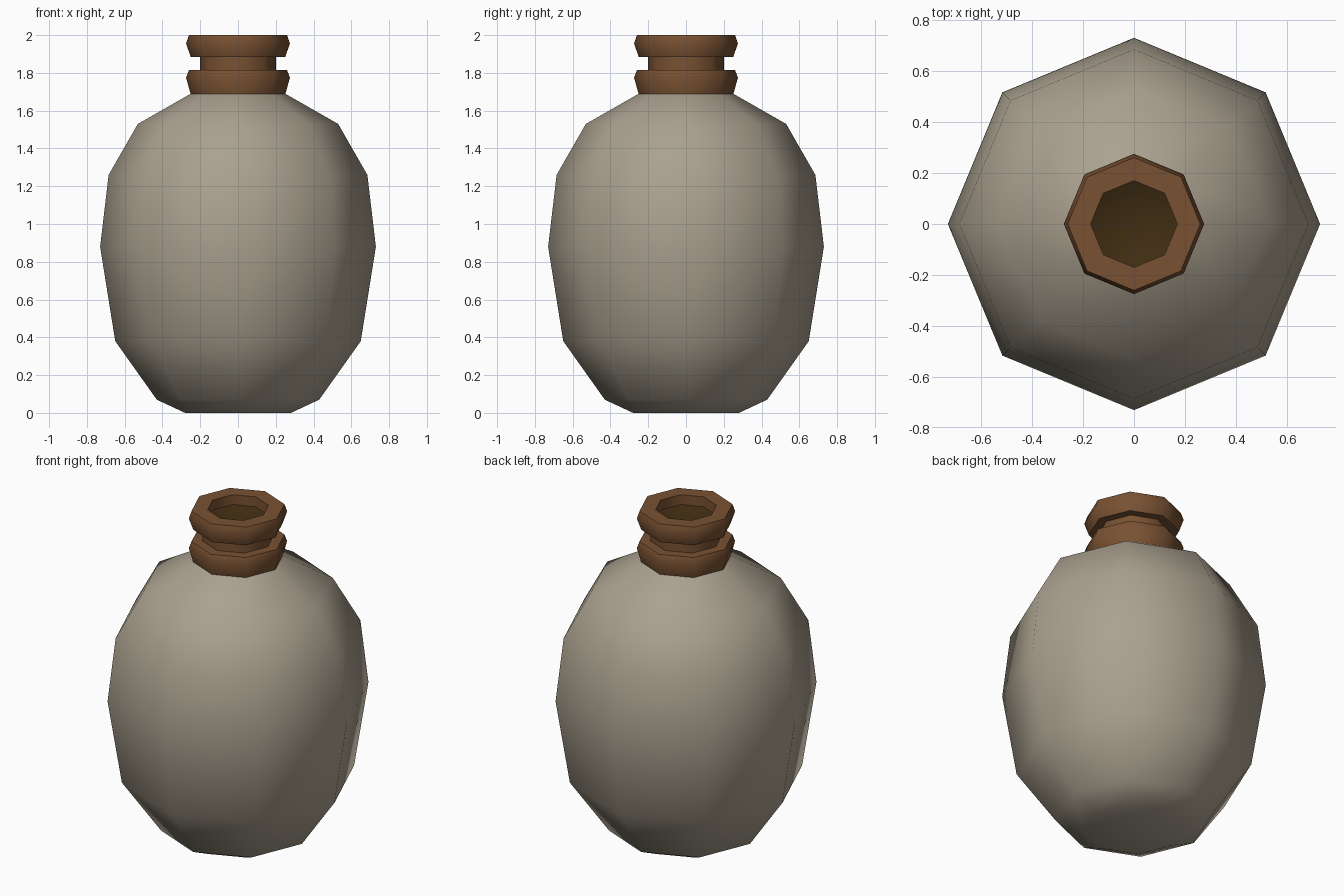
import bpy
import bmesh
from math import cos, sin, pi, radians

cube = bpy.data.objects.get("Cube")
if cube:
    bpy.data.objects.remove(cube, do_unlink=True)

SIDES = 8


def make_material(name, color):
    mat = bpy.data.materials.new(name)
    mat.use_nodes = True
    mat.diffuse_color = (*color, 1)
    mat.node_tree.nodes["Principled BSDF"].inputs["Base Color"].default_value = (*color, 1)
    return mat


def lathe(name, profile, mat, smooth_angle):
    """Turn a (radius, height) profile into an eight-sided solid; radius 0 closes it."""
    bm = bmesh.new()
    rings = []
    for r, z in profile:
        if r == 0:
            rings.append([bm.verts.new((0, 0, z))] * SIDES)
        else:
            rings.append([bm.verts.new((r * cos(2 * pi * i / SIDES),
                                        r * sin(2 * pi * i / SIDES), z))
                          for i in range(SIDES)])
    for low, high in zip(rings, rings[1:]):
        for i in range(SIDES):
            j = (i + 1) % SIDES
            corners = dict.fromkeys((low[i], low[j], high[j], high[i]))
            bm.faces.new(list(corners))
    mesh = bpy.data.meshes.new(name)
    bm.to_mesh(mesh)
    bm.free()
    mesh.materials.append(mat)
    obj = bpy.data.objects.new(name, mesh)
    bpy.context.collection.objects.link(obj)
    bpy.ops.object.select_all(action="DESELECT")
    obj.select_set(True)
    bpy.context.view_layer.objects.active = obj
    bpy.ops.object.shade_smooth_by_angle(angle=radians(smooth_angle))
    return obj


clay = make_material("grey clay", (0.40, 0.355, 0.275))
brown = make_material("brown leather", (0.19, 0.083, 0.032))
dark = make_material("dark inside", (0.05, 0.026, 0.006))

# Rounded bottle body with a flat base
lathe("body", [(0, 0), (0.28, 0), (0.43, 0.07), (0.65, 0.38), (0.73, 0.88),
               (0.685, 1.26), (0.53, 1.53), (0.25, 1.69)], clay, 60)

# Two-ringed collar with a narrow neck, turning in to the mouth
lathe("collar", [(0.25, 1.685), (0.275, 1.775), (0.26, 1.815), (0.2, 1.815),
                 (0.2, 1.885), (0.25, 1.885), (0.275, 1.955), (0.26, 2.0),
                 (0.17, 2.0), (0.17, 1.94)], brown, 50)

# Dark hollow in the mouth
lathe("mouth_hollow", [(0.17, 1.94), (0, 1.86)], dark, 60)
